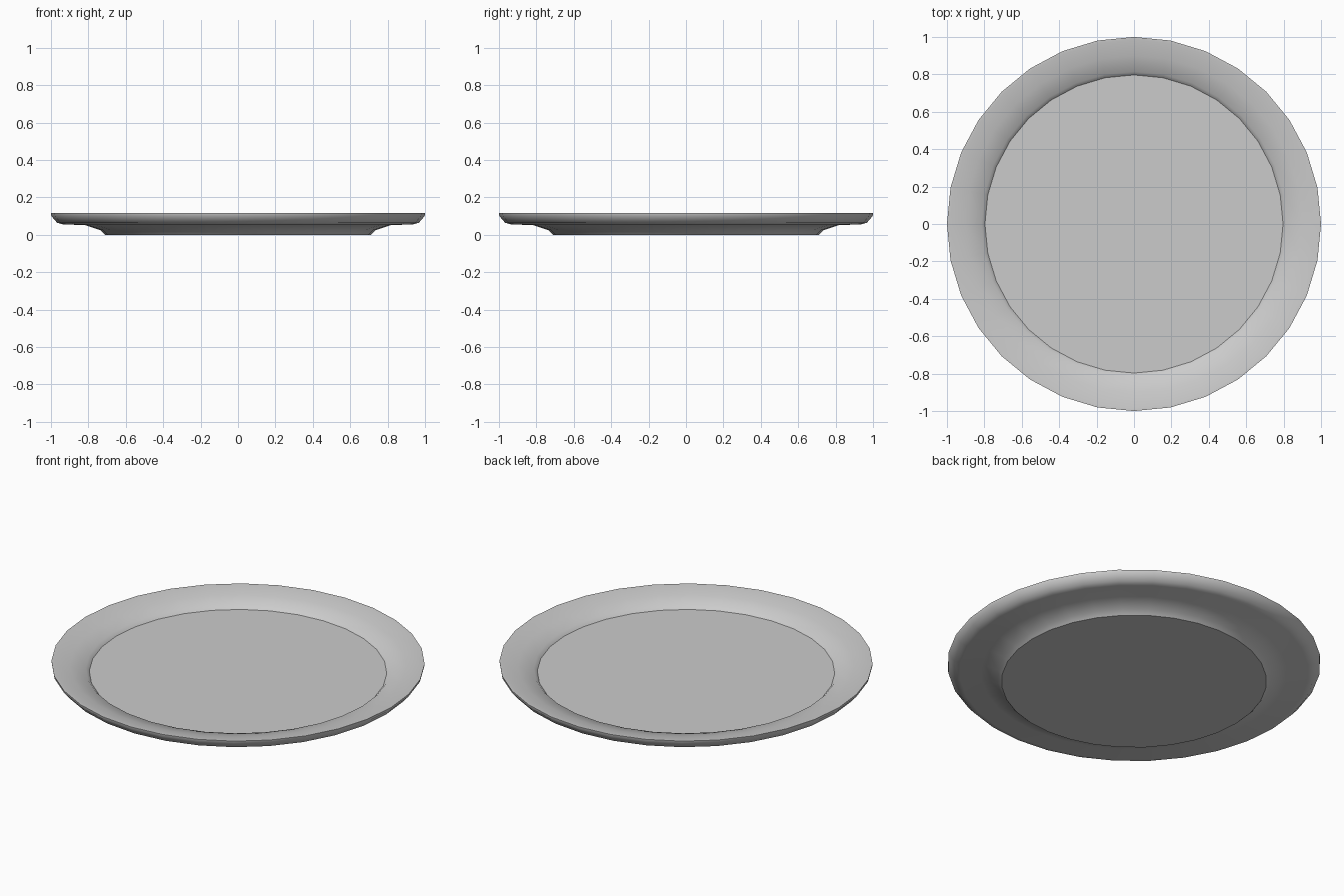
import bpy, bmesh, math

if "Cube" in bpy.data.objects:
    bpy.data.objects.remove(bpy.data.objects["Cube"])

SIDES = 32
# Plate cross-section (radius, height): foot, underside, rim, inner wall, floor
PROFILE = [(0.71, 0.0), (0.735, 0.024), (0.82, 0.052), (0.935, 0.055),
           (0.967, 0.064), (0.998, 0.1), (1.0, 0.115), (0.985, 0.115),
           (0.90, 0.094), (0.815, 0.075), (0.797, 0.056)]

bm = bmesh.new()
rings = []
for r, z in PROFILE:
    rings.append([bm.verts.new((r * math.cos(2 * math.pi * i / SIDES),
                                r * math.sin(2 * math.pi * i / SIDES), z))
                  for i in range(SIDES)])

# Lathe walls between neighbouring rings
for a, b in zip(rings, rings[1:]):
    for i in range(SIDES):
        j = (i + 1) % SIDES
        bm.faces.new((a[i], a[j], b[j], b[i]))

# Flat base and eating surface
bm.faces.new(rings[0][::-1])
bm.faces.new(rings[-1])
bmesh.ops.recalc_face_normals(bm, faces=bm.faces)

mesh = bpy.data.meshes.new("plate")
bm.to_mesh(mesh)
bm.free()
plate = bpy.data.objects.new("plate", mesh)
bpy.context.collection.objects.link(plate)

# Smooth curves with crisp rim, floor and foot edges
bpy.context.view_layer.objects.active = plate
plate.select_set(True)
bpy.ops.object.shade_smooth_by_angle(angle=math.radians(40))
